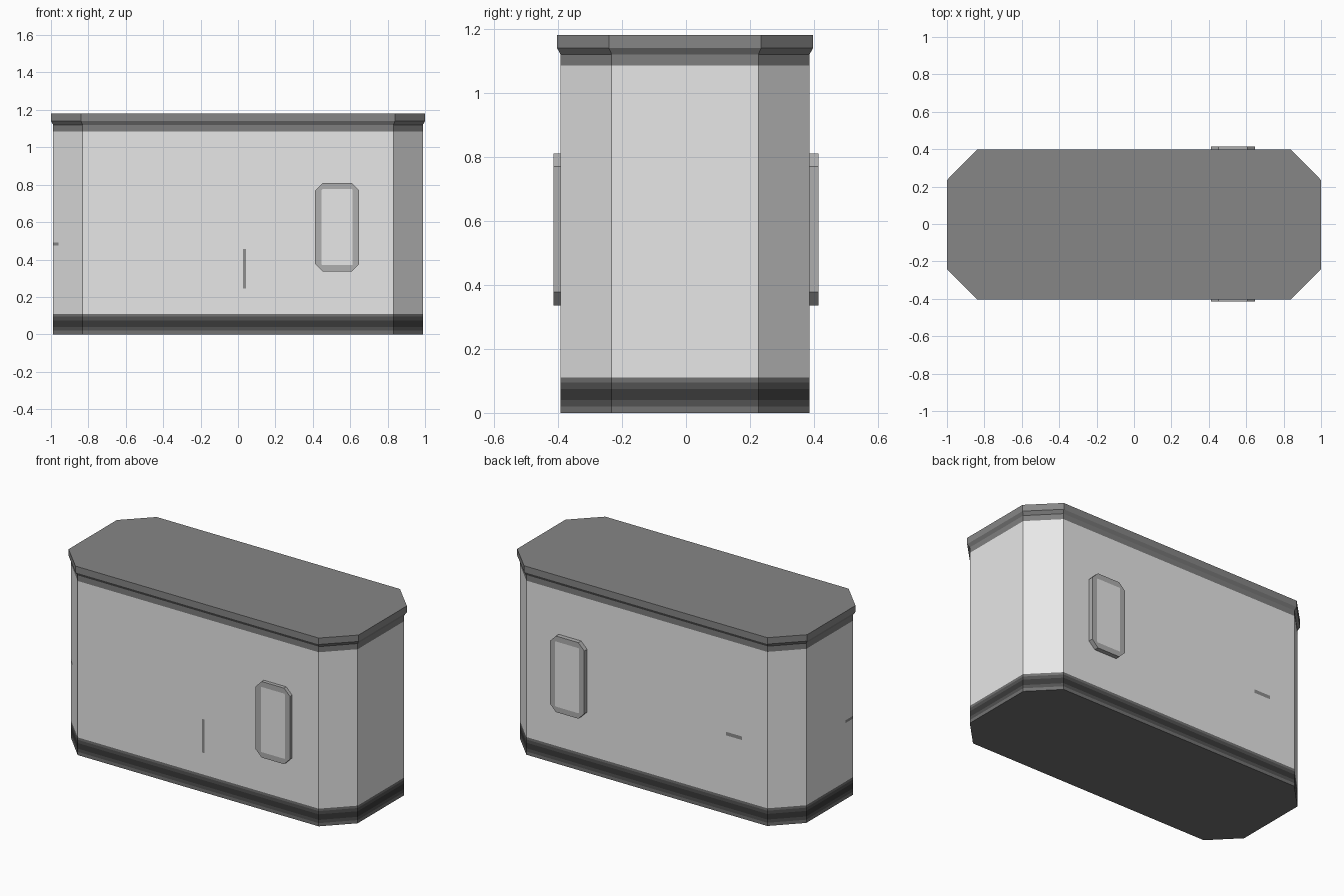
import bpy, bmesh

if "Cube" in bpy.data.objects:
    bpy.data.objects.remove(bpy.data.objects["Cube"])

def mat(name, v):
    m = bpy.data.materials.new(name)
    m.diffuse_color = (v, v, v, 1)
    m.use_nodes = True
    m.node_tree.nodes["Principled BSDF"].inputs["Base Color"].default_value = m.diffuse_color
    return m

PALE = mat("pale wall grey", 0.80)
FRAME = mat("frame grey", 0.43)
LID = mat("lid grey", 0.24)
BAND = mat("band grey", 0.21)
UNDER = mat("underside grey", 0.17)
SHADE = mat("soft base grey", 0.085)
DARK = mat("dark base", 0.042)
SCUFF = mat("scuff grey", 0.27)

YC = -0.003  # body sits a hair forward of the panels' centre

def octagon(hx, hy, cx, cy):
    """Rectangle with cut corners, counter-clockwise."""
    return [(hx, -hy + cy), (hx, hy - cy), (hx - cx, hy), (-hx + cx, hy),
            (-hx, hy - cy), (-hx, -hy + cy), (-hx + cx, -hy), (hx - cx, -hy)]

def finish(name, bm, mats):
    bmesh.ops.recalc_face_normals(bm, faces=bm.faces)
    me = bpy.data.meshes.new(name)
    bm.to_mesh(me)
    bm.free()
    for m in mats:
        me.materials.append(m)
    ob = bpy.data.objects.new(name, me)
    bpy.context.collection.objects.link(ob)
    return ob

def loft(bm, rings, idx, caps):
    """Join rings; idx colours each band, caps colours first and last."""
    vs = [[bm.verts.new(p) for p in r] for r in rings]
    n = len(vs[0])
    for a, b, k in zip(vs, vs[1:], idx):
        for i in range(n):
            f = bm.faces.new((a[i], a[(i + 1) % n], b[(i + 1) % n], b[i]))
            f.material_index = k
    for ring, k in zip((vs[0], vs[-1]), caps):
        bm.faces.new(ring).material_index = k

# Body and flared lid in one stacked profile
wall = octagon(0.988, 0.389, 0.157, 0.160)
rim = octagon(1.0, 0.400, 0.161, 0.162)

def level(shape, z):
    return [(x, y + YC, z) for x, y in shape]

bm = bmesh.new()
heights = (0, 0.02, 0.04, 0.075, 0.095, 0.11, 1.085, 1.12)
rings = [level(wall, z) for z in heights] + [level(rim, 1.14), level(rim, 1.18)]
loft(bm, rings, (3, 4, 5, 4, 3, 0, 2, 2, 1), (3, 1))

# Painted marks cut into the walls: (x range, y range, z range)
marks = [((0.027, 0.042), (-0.5, -0.35), (0.245, 0.455)),    # front slot
         ((-0.655, -0.545), (0.35, 0.5), (0.489, 0.511)),    # back scuff
         ((-1.0, -0.959), (-0.262, -0.16), (0.475, 0.492))]  # corner scuff

for box in marks:
    for axis in (0, 1, 2):
        for v in box[axis]:
            co, no = [0, 0, 0], [0, 0, 0]
            co[axis], no[axis] = v, 1
            # slice only the wall faces
            faces = [f for f in bm.faces if f.material_index in (0, 6)]
            edges = {e for f in faces for e in f.edges}
            verts = {w for f in faces for w in f.verts}
            bmesh.ops.bisect_plane(bm, geom=list(verts) + list(edges) + faces,
                                   plane_co=co, plane_no=no, dist=1e-5)
    for f in bm.faces:
        c = f.calc_center_median()
        if f.material_index == 0 and all(r[0] < c[i] < r[1] for i, r in enumerate(box)):
            f.material_index = 6
finish("cabinet_body", bm, [PALE, LID, BAND, UNDER, SHADE, DARK, SCUFF])

# Raised octagonal panels on front and back, with a pale inset face
for name, s in (("front_panel", -1), ("back_panel", 1)):
    outer = octagon(0.118, 0.237, 0.041, 0.041)
    inner = octagon(0.083, 0.203, 0.004, 0.004)

    def ring(shape, y):
        return [(0.53 + x, s * y, 0.573 + z) for x, z in shape]

    bm = bmesh.new()
    loft(bm, [ring(outer, 0.38), ring(outer, 0.414), ring(inner, 0.414)],
         (0, 0), (0, 1))
    finish(name, bm, [FRAME, PALE])
